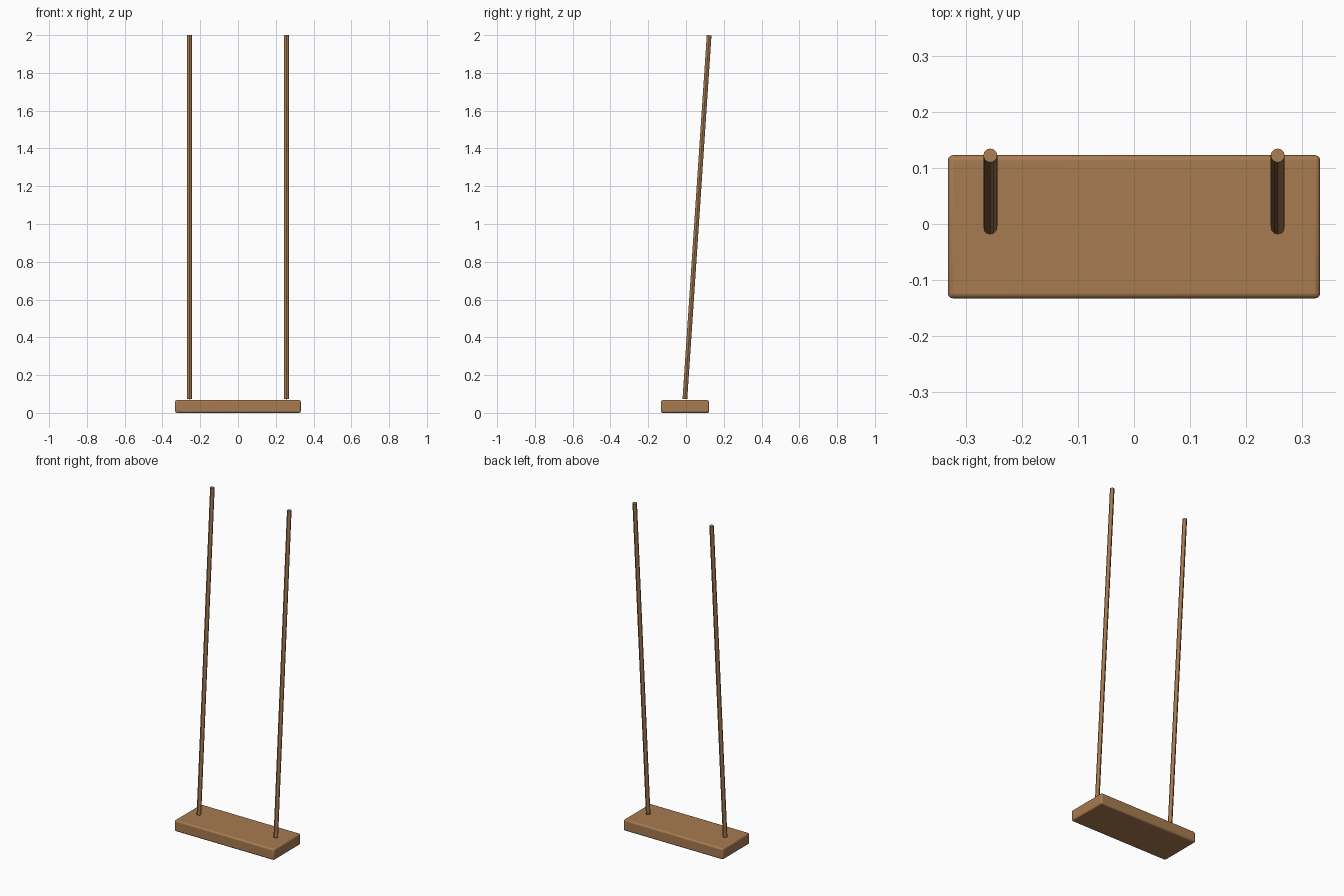
import bpy
from mathutils import Vector

cube = bpy.data.objects.get("Cube")
if cube:
    bpy.data.objects.remove(cube, do_unlink=True)

# One warm wood colour for everything
wood = bpy.data.materials.new("warm_wood")
wood.use_nodes = True
colour = (0.39, 0.198, 0.083, 1.0)
wood.diffuse_color = colour
bsdf = next(n for n in wood.node_tree.nodes if n.type == 'BSDF_PRINCIPLED')
bsdf.inputs["Base Color"].default_value = colour
bsdf.inputs["Roughness"].default_value = 0.8


def finish(name):
    obj = bpy.context.object
    obj.name = name
    obj.data.name = name
    obj.data.materials.append(wood)
    return obj


# Plank seat with softened edges
bpy.ops.mesh.primitive_cube_add(size=1, location=(0, -0.005, 0.0335))
seat = finish("seat")
seat.scale = (0.666, 0.256, 0.067)
bpy.ops.object.transform_apply(location=False, rotation=False, scale=True)
bevel = seat.modifiers.new("soft_edges", 'BEVEL')
bevel.width = 0.009
bevel.segments = 3
bpy.ops.object.shade_smooth_by_angle()


# Thin hanging rods, leaning back, one on each side
def rod(name, x):
    bottom = Vector((x, -0.006, 0.073))
    top = Vector((x, 0.1225, 1.9992))
    axis = top - bottom
    bpy.ops.mesh.primitive_cylinder_add(
        vertices=12, radius=0.0125, depth=axis.length,
        location=(bottom + top) / 2,
        rotation=axis.to_track_quat('Z', 'Y').to_euler())
    finish(name)
    bpy.ops.object.shade_smooth_by_angle()


for side, x in (("left", 0.257), ("right", -0.257)):
    rod(side + "_rope", x)
